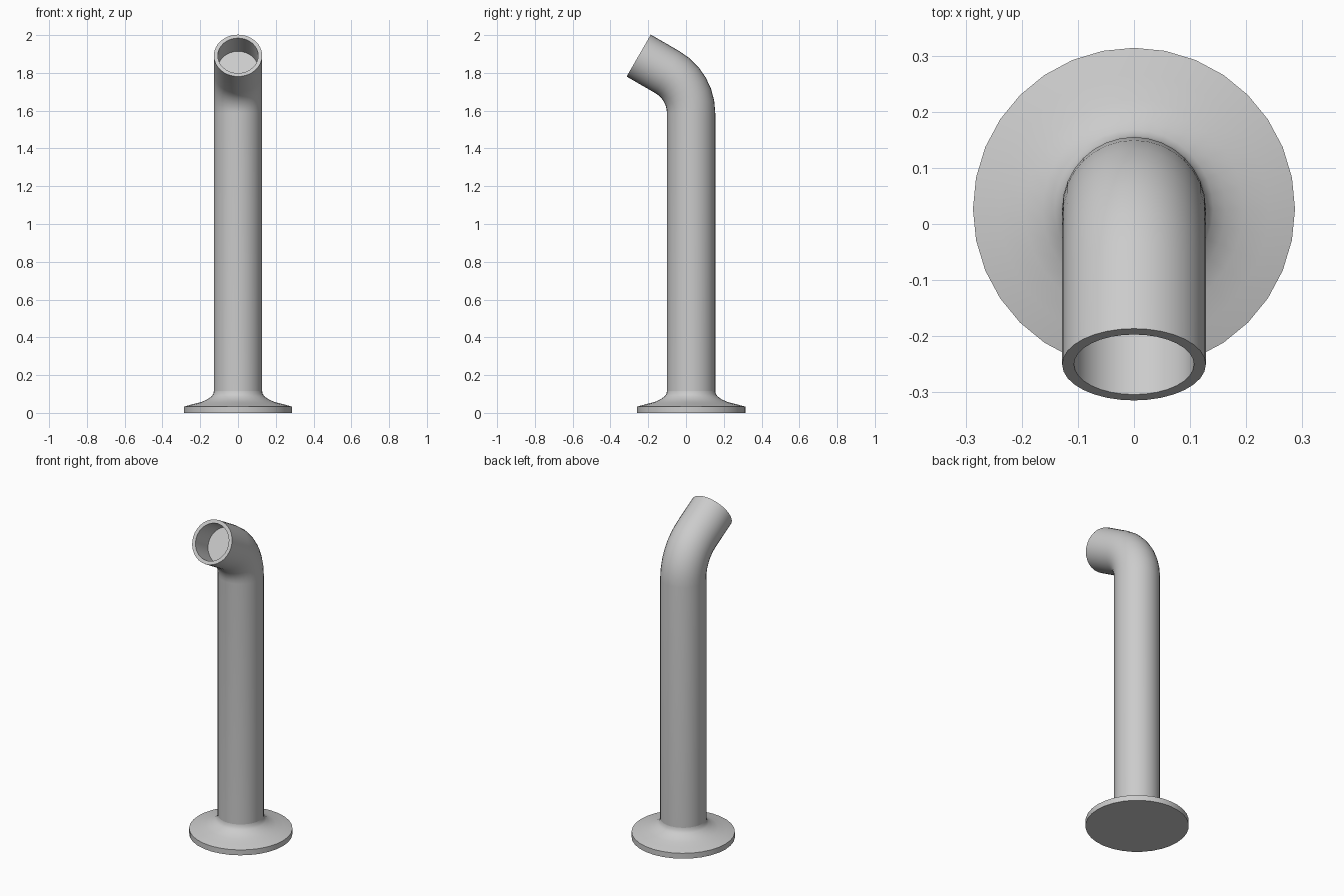
import bpy, bmesh
from math import sin, cos, pi, radians
from mathutils import Vector

cube = bpy.data.objects.get("Cube")
if cube:
    bpy.data.objects.remove(cube, do_unlink=True)

SIDES = 32
AXIS_Y = 0.027        # centre line of the upright
PIPE_R, BORE_R = 0.128, 0.107
BEND_R, BEND_Z, BEND_ANGLE = 0.25, 1.587, radians(60)
SPOUT_LENGTH, BORE_DEPTH = 0.176, 0.14

grey = bpy.data.materials.new("plain grey")
grey.use_nodes = True
grey.diffuse_color = (0.6, 0.6, 0.6, 1)
grey.node_tree.nodes["Principled BSDF"].inputs["Base Color"].default_value = (0.6, 0.6, 0.6, 1)


def tube(name, rings, cap_start=False, cap_end=False):
    """Skin a list of (centre, tilt towards the front, radius) rings."""
    bm = bmesh.new()
    loops = []
    for centre, tilt, radius in rings:
        across, up = Vector((1, 0, 0)), Vector((0, cos(tilt), sin(tilt)))
        loops.append([bm.verts.new(centre + radius * (cos(a) * across + sin(a) * up))
                      for a in (2 * pi * i / SIDES for i in range(SIDES))])
    for low, high in zip(loops, loops[1:]):
        for i in range(SIDES):
            j = (i + 1) % SIDES
            bm.faces.new((low[i], low[j], high[j], high[i]))
    if cap_start:
        bm.faces.new(loops[0][::-1])
    if cap_end:
        bm.faces.new(loops[-1])
    mesh = bpy.data.meshes.new(name)
    bm.to_mesh(mesh)
    bm.free()
    mesh.materials.append(grey)
    obj = bpy.data.objects.new(name, mesh)
    bpy.context.collection.objects.link(obj)
    bpy.context.view_layer.objects.active = obj
    bpy.ops.object.select_all(action='DESELECT')
    obj.select_set(True)
    bpy.ops.object.shade_smooth_by_angle(angle=radians(35))
    return obj


# Round base flange with a flared neck
profile = [(0.287, 0), (0.287, 0.033), (0.24, 0.046), (0.195, 0.057),
           (0.163, 0.071), (0.141, 0.087), (0.131, 0.1), (PIPE_R, 0.115)]
tube("base_flange", [(Vector((0, AXIS_Y, z)), 0, r) for r, z in profile], cap_start=True)

# Upright, bend, straight spout, rim and blind bore
rings = [(Vector((0, AXIS_Y, 0.115)), 0, PIPE_R)]
STEPS = 6
for k in range(STEPS + 1):
    a = BEND_ANGLE * k / STEPS
    centre = Vector((0, AXIS_Y - BEND_R * (1 - cos(a)), BEND_Z + BEND_R * sin(a)))
    rings.append((centre, a, PIPE_R))
direction = Vector((0, -sin(BEND_ANGLE), cos(BEND_ANGLE)))
mouth = centre + direction * SPOUT_LENGTH
rings += [(mouth, BEND_ANGLE, PIPE_R), (mouth, BEND_ANGLE, BORE_R),
          (mouth - direction * BORE_DEPTH, BEND_ANGLE, BORE_R)]
tube("bent_pipe", rings, cap_end=True)
